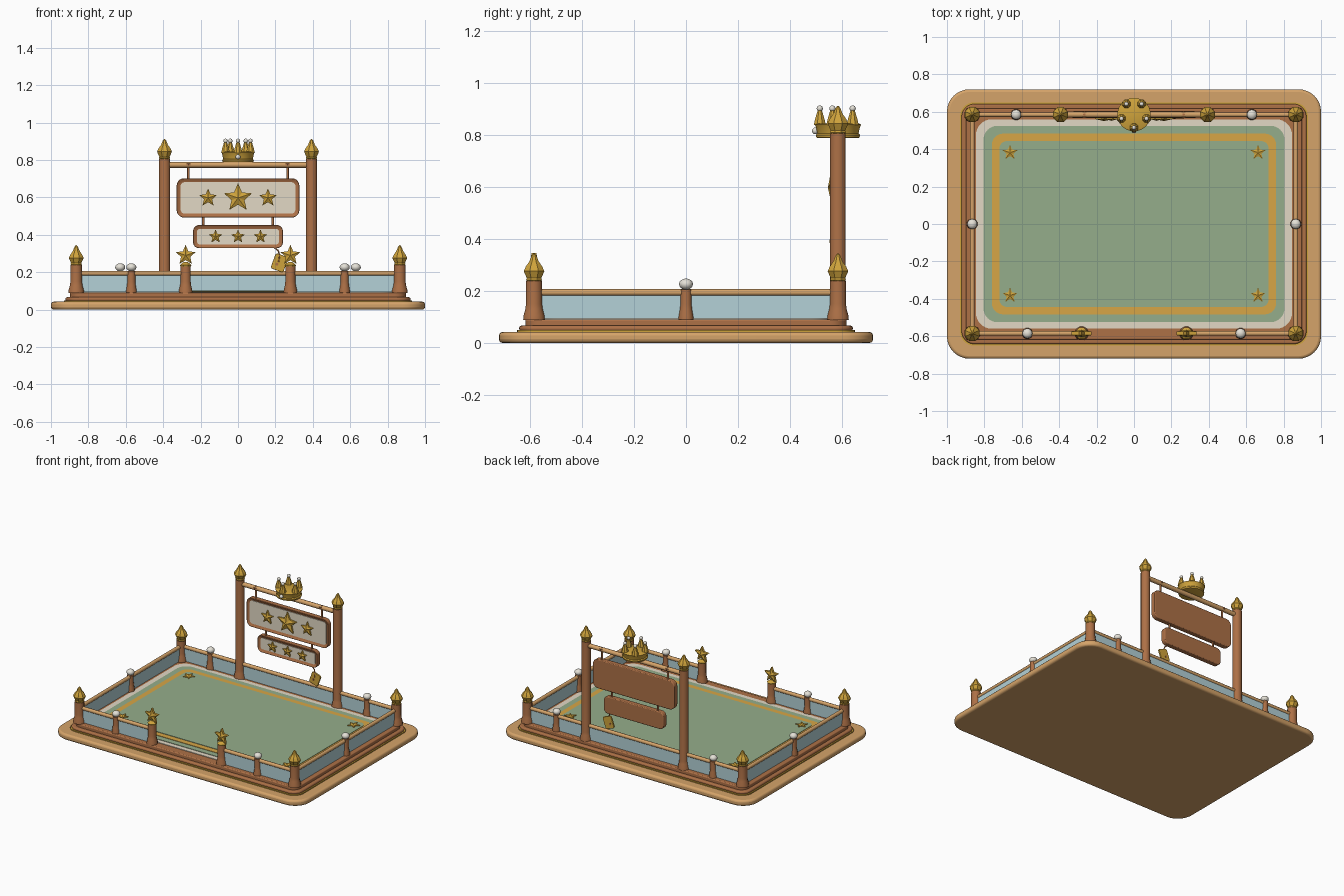
import bpy, bmesh, math
from mathutils import Vector, Matrix

if "Cube" in bpy.data.objects:
    bpy.data.objects.remove(bpy.data.objects["Cube"])

def material(name, r, g, b):
    m = bpy.data.materials.new(name)
    m.diffuse_color = [(c / 255) ** 2.2 for c in (r, g, b)] + [1]
    m.use_nodes = True
    m.node_tree.nodes["Principled BSDF"].inputs["Base Color"].default_value = m.diffuse_color
    return m

TAN = material("light wood", 212, 162, 105)
WOOD = material("dark wood", 172, 112, 72)
GOLD = material("gold", 206, 162, 62)
TRIM = material("gold inlay", 214, 165, 72)
CREAM = material("cream", 226, 216, 196)
GREEN = material("green felt", 148, 172, 138)
GLASS = material("glass", 178, 208, 214)
PEARL = material("pearl", 228, 224, 214)

def finish(name, bm, mat, loc=(0, 0, 0), rot=(0, 0, 0), bevel=0, smooth=None):
    bmesh.ops.recalc_face_normals(bm, faces=bm.faces)
    me = bpy.data.meshes.new(name)
    bm.to_mesh(me)
    bm.free()
    me.materials.append(mat)
    ob = bpy.data.objects.new(name, me)
    bpy.context.collection.objects.link(ob)
    ob.location, ob.rotation_euler = loc, rot
    if bevel:
        b = ob.modifiers.new("bevel", 'BEVEL')
        b.width, b.segments, b.limit_method, b.angle_limit = bevel, 3, 'ANGLE', 0.7
    if smooth:
        bpy.ops.object.select_all(action='DESELECT')
        ob.select_set(True)
        bpy.context.view_layer.objects.active = ob
        bpy.ops.object.shade_smooth_by_angle(angle=math.radians(smooth))
    return ob

def slab(name, hx, hy, r, z0, z1, mat, loc=(0, 0, 0), rot=(0, 0, 0), bevel=0, inset=0, sink=0):
    """Rounded rectangle plate, optionally with a sunken front face."""
    bm = bmesh.new()
    pts = []
    for k, (sx, sy) in enumerate(((1, 1), (-1, 1), (-1, -1), (1, -1))):
        for i in range(9):
            a = math.pi / 2 * (k + i / 8)
            pts.append((sx * (hx - r) + r * math.cos(a), sy * (hy - r) + r * math.sin(a)))
    low = [bm.verts.new((x, y, z0)) for x, y in pts]
    top = [bm.verts.new((x, y, z1)) for x, y in pts]
    bm.faces.new(low[::-1])
    face = bm.faces.new(top)
    for i in range(len(pts)):
        j = (i + 1) % len(pts)
        bm.faces.new((low[i], low[j], top[j], top[i]))
    if inset:
        bm.normal_update()
        bmesh.ops.inset_region(bm, faces=[face], thickness=inset)
        bmesh.ops.translate(bm, verts=face.verts[:], vec=(0, 0, -sink))
    return finish(name, bm, mat, loc, rot, bevel, 35)

def lathe(name, profile, sides, mat, loc, smooth=None):
    bm = bmesh.new()
    rings = [[bm.verts.new((r * math.cos(2 * math.pi * (i + .5) / sides),
                            r * math.sin(2 * math.pi * (i + .5) / sides), z))
              for i in range(sides)] for r, z in profile]
    for a, b in zip(rings, rings[1:]):
        for i in range(sides):
            j = (i + 1) % sides
            bm.faces.new((a[i], a[j], b[j], b[i]))
    bm.faces.new(rings[0])
    bm.faces.new(rings[-1])
    return finish(name, bm, mat, loc, smooth=smooth)

def ball(name, r, loc, squash=1):
    bm = bmesh.new()
    bmesh.ops.create_uvsphere(bm, u_segments=12, v_segments=8, radius=r,
                              matrix=Matrix.Diagonal((1, 1, squash, 1)))
    return finish(name, bm, PEARL, loc, smooth=50)

def rod(name, a, b, r, mat):
    a, b = Vector(a), Vector(b)
    bm = bmesh.new()
    bmesh.ops.create_cone(bm, cap_ends=True, segments=10, radius1=r, radius2=r, depth=(b - a).length)
    ob = finish(name, bm, mat, (a + b) / 2, smooth=50)
    ob.rotation_euler = (b - a).to_track_quat('Z', 'Y').to_euler()
    return ob

def star(name, r, loc, rot, edge=.004, peak=.014):
    """Five pointed star with raised centres on both sides, facing local +z."""
    bm = bmesh.new()
    layers = []
    for z in (-edge, edge):
        layers.append([bm.verts.new(((r if i % 2 == 0 else r * .46) * math.sin(math.pi * i / 5),
                                     (r if i % 2 == 0 else r * .46) * math.cos(math.pi * i / 5), z))
                       for i in range(10)])
    tips = [bm.verts.new((0, 0, -peak)), bm.verts.new((0, 0, peak))]
    for i in range(10):
        j = (i + 1) % 10
        bm.faces.new((layers[0][i], layers[0][j], layers[1][j], layers[1][i]))
        for ring, tip in zip(layers, tips):
            bm.faces.new((ring[i], ring[j], tip))
    return finish(name, bm, GOLD, loc, rot)

UP = (math.pi / 2, 0, 0)   # turns a flat part to face the front
X, Y = .865, .585          # fence line

# Stepped base and inlaid floor
slab("base_plate", 1, .72, .12, 0, .042, TAN, bevel=.014)
slab("base_trim", .93, .65, .075, .04, .049, GOLD)
slab("plinth_lower", .922, .642, .07, .045, .066, WOOD, bevel=.008)
slab("plinth_upper", .898, .618, .06, .06, .09, WOOD, bevel=.006)
for name, hx, hy, r, z, mat in (("floor_border", .845, .56, .085, .094, CREAM),
                                ("floor_outer", .805, .525, .075, .097, GREEN),
                                ("floor_stripe", .76, .483, .06, .1, TRIM),
                                ("floor_inner", .72, .443, .04, .103, GREEN)):
    slab(name, hx, hy, r, .08, z, mat)
for sx in (-1, 1):
    for sy in (-1, 1):
        star("floor_star", .042, (sx * .663, sy * .382, .105), (0, 0, 0), .004, .01)

# Fence: glass panels with a rail on top, open at the front middle
for a, b in (((-X, Y), (X, Y)), ((-X, -Y), (-X, Y)), ((X, -Y), (X, Y)),
             ((-X, -Y), (-.28, -Y)), ((.28, -Y), (X, -Y))):
    rod("fence_rail", (*a, .194), (*b, .194), .013, TAN)
    bm = bmesh.new()
    bmesh.ops.create_cube(bm, size=1, matrix=Matrix.Diagonal(
        (max(abs(b[0] - a[0]), .012), max(abs(b[1] - a[1]), .012), .092, 1)))
    finish("fence_glass", bm, GLASS, ((a[0] + b[0]) / 2, (a[1] + b[1]) / 2, .139))

def post(name, x, y, r, top):
    lathe(name, [(r * 1.35, .088), (r * 1.3, .105), (r * 1.08, .13), (r, .15), (r, top)],
          12, WOOD, (x, y, 0), 40)

def finial(x, y, z):
    lathe("finial", [(.027, 0), (.033, .008), (.03, .015), (.043, .042), (.034, .06),
                     (.019, .08), (.011, .1), (.003, .11)], 8, GOLD, (x, y, z))

for s in (-1, 1):
    # Corner posts and gate posts with pointed finials
    for y in (-Y, Y):
        post("corner_post", s * X, y, .032, .238)
        finial(s * X, y, .234)
    post("gate_post", s * .393, Y, .031, .805)
    finial(s * .393, Y, .802)
    # Ball topped posts
    for x, y in ((s * .57, -Y), (s * .63, Y), (s * X, 0)):
        post("ball_post", x, y, .022, .206)
        ball("post_ball", .027, (x, y, .226), .8)
    # Star topped entrance posts
    post("star_post", s * .28, -Y, .028, .232)
    lathe("star_cap", [(.03, 0), (.033, .007), (.022, .016), (.01, .024)], 8, GOLD, (s * .28, -Y, .231))
    star("post_star", .056, (s * .28, -Y, .29), UP, .009, .02)
    # Sign hangers
    rod("upper_hanger", (s * .265, Y, .69), (s * .265, Y, .79), .007, WOOD)
    lathe("hanger_collar", [(.019, 0), (.019, .012)], 10, WOOD, (s * .265, Y, .77))
    rod("lower_hanger", (s * .185, Y, .44), (s * .185, Y, .5), .007, WOOD)
rod("gate_beam", (-.39, Y, .774), (.39, Y, .774), .016, TAN)

# Hanging sign boards: recessed frame, cream panel, stars
for name, hx, hz, z, r, stars in (
        ("upper", .328, .105, .597, .04, ((0, .079), (-.16, .05), (.16, .05))),
        ("lower", .24, .062, .39, .032, ((0, .038), (-.12, .038), (.12, .038)))):
    slab(name + "_sign_frame", hx, hz, r, -.018, .02, WOOD, (0, Y, z), UP, .005, .021, .012)
    slab(name + "_sign_panel", hx - .021, hz - .021, r - .018, 0, .012, CREAM, (0, Y, z), UP)
    for x, size in stars:
        star(name + "_sign_star", size, (x, Y - .016, z), UP, .008, .012 + size * .14)

# Small tag on a string
cord = [(.19, Y - .01, .335), (.215, Y - .015, .315), (.222, Y - .018, .29), (.218, Y - .02, .255)]
for a, b in zip(cord, cord[1:]):
    rod("tag_string", a, b, .004, WOOD)
slab("tag", .036, .043, .012, -.006, .006, GOLD, (.222, Y - .015, .25), (math.pi / 2, .35, 0), .002)
rod("tag_hole", (.208, Y - .023, .243), (.208, Y - .007, .243), .008, WOOD)

# Crown on the beam
lathe("crown_band", [(.078, .788), (.084, .79), (.086, .8), (.08, .806), (.086, .832), (.09, .84), (.082, .844)],
      20, GOLD, (0, Y, 0), 30)
for k in range(5):
    a = math.radians(72 * k - 90)
    x, y = .07 * math.cos(a), Y + .07 * math.sin(a)
    lathe("crown_point", [(.025, .838), (.02, .86), (.012, .885), (.007, .9)], 8, GOLD, (x, y, 0))
    ball("crown_pearl", .012, (x, y, .902))
ball("crown_front_pearl", .013, (0, Y - .087, .816))
